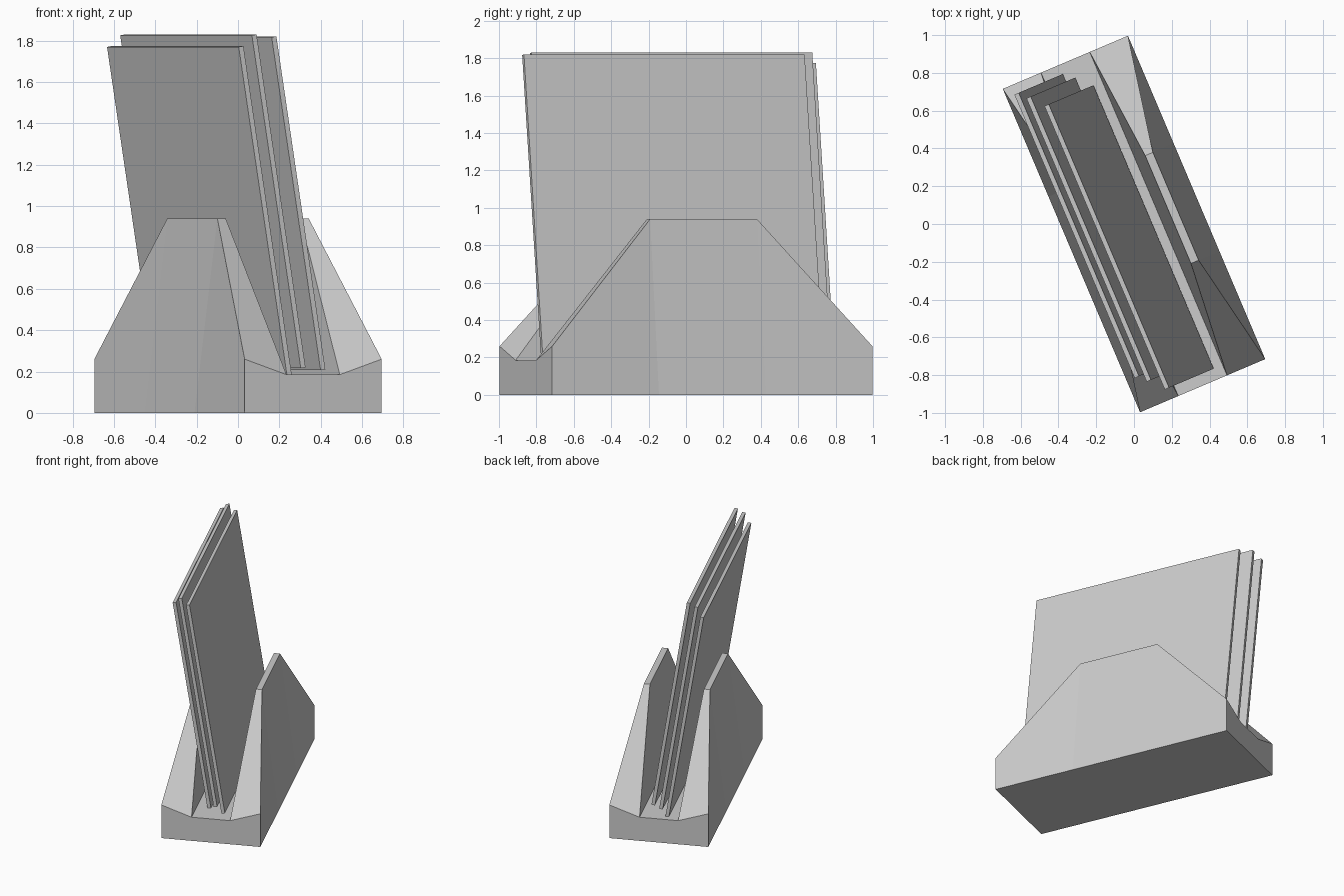
import bpy, bmesh
from math import radians, atan2, hypot
from mathutils import Matrix

if "Cube" in bpy.data.objects:
    bpy.data.objects.remove(bpy.data.objects["Cube"])

TURN = Matrix.Rotation(radians(23), 4, 'Z')   # whole model is turned on the ground


def finish(bm, name):
    bmesh.ops.recalc_face_normals(bm, faces=bm.faces)
    bm.transform(TURN)
    mesh = bpy.data.meshes.new(name)
    bm.to_mesh(mesh)
    bm.free()
    ob = bpy.data.objects.new(name, mesh)
    bpy.context.collection.objects.link(ob)
    return ob


def mirrored(half):
    return half + [(-x, z) for x, z in reversed(half)]


# Holder: cross-sections lofted along y, low at the ends, tall walls in the middle
end = mirrored([(-0.36, 0), (-0.36, 0.26), (-0.14, 0.185), (-0.14, 0.185)])
mid = mirrored([(-0.36, 0), (-0.24, 0.94), (-0.196, 0.94), (-0.14, 0.185)])
bm = bmesh.new()
rings = [[bm.verts.new((x, y, z)) for x, z in section]
         for y, section in ((-0.93, end), (-0.31, mid), (0.31, mid), (0.93, end))]
for a, b in zip(rings, rings[1:]):
    for i in range(8):
        j = (i + 1) % 8
        bm.faces.new((a[i], a[j], b[j], b[i]))
bm.faces.new(rings[0])
bm.faces.new(rings[-1])
bmesh.ops.remove_doubles(bm, verts=bm.verts, dist=1e-4)
finish(bm, "holder_base")

# Leaning sheets: bottom x, centre y, bottom z
LEAN, RISE, THICK, LENGTH = 0.257, 1.61, 0.025, 1.63
tilt = Matrix.Rotation(-atan2(LEAN, RISE), 4, 'Y')
for n, (x, y, z) in enumerate([(-0.046, 0.063, 0.162),
                               (0.005, 0.02, 0.218),
                               (0.077, -0.055, 0.209)], 1):
    bm = bmesh.new()
    bmesh.ops.create_cube(bm, size=1)
    bm.transform(Matrix.Translation((x, y, z)) @ tilt
                 @ Matrix.Diagonal((THICK, LENGTH, hypot(LEAN, RISE), 1))
                 @ Matrix.Translation((0, 0, 0.5)))
    finish(bm, f"sheet_{n}")
